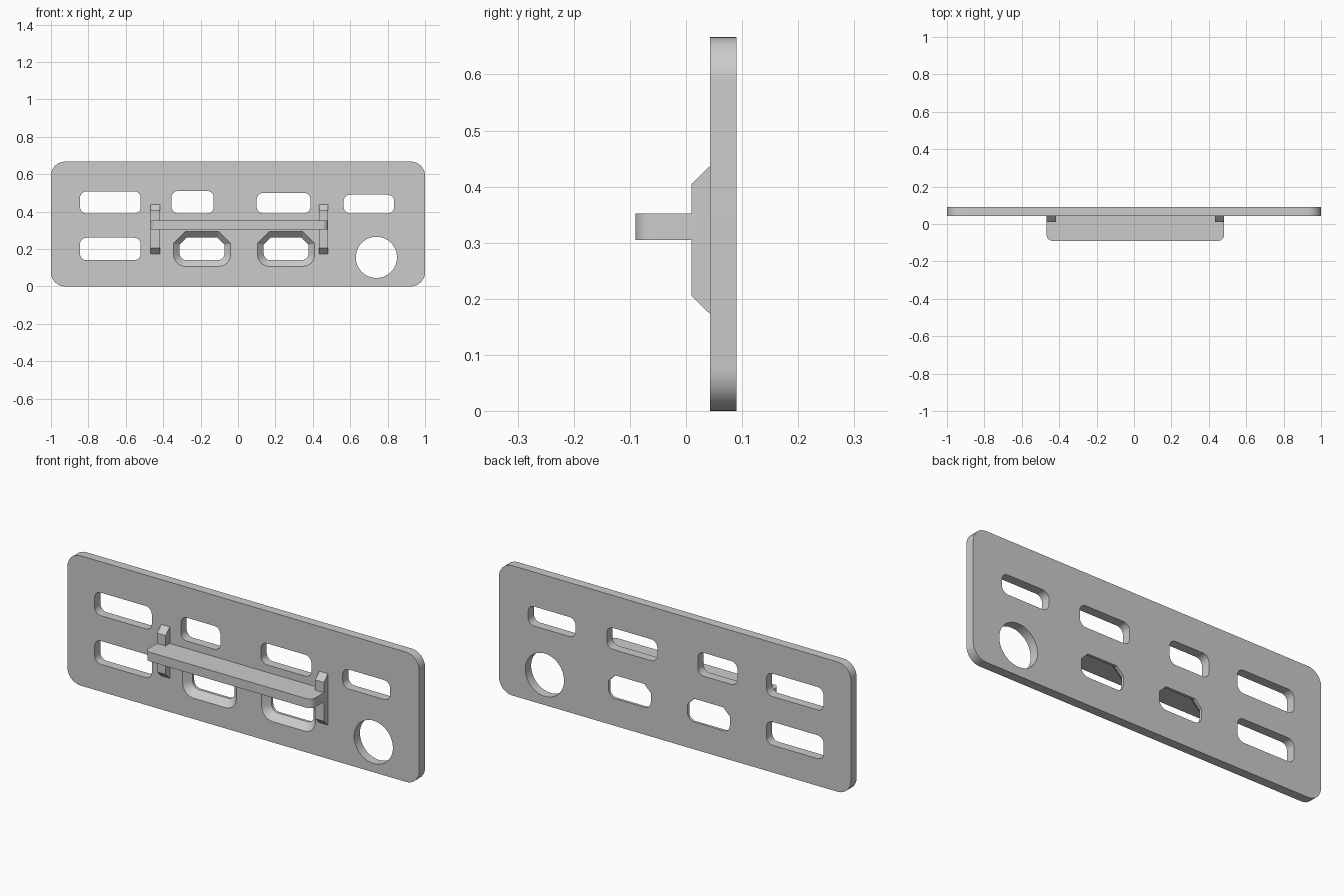
import bpy, bmesh
from math import sin, cos, pi, radians

cube = bpy.data.objects.get("Cube")
if cube:
    bpy.data.objects.remove(cube)

grey = bpy.data.materials.new("plain grey")
grey.use_nodes = True
tone = (0.6, 0.6, 0.6, 1)
grey.diffuse_color = tone
grey.node_tree.nodes["Principled BSDF"].inputs["Base Color"].default_value = tone

FRONT, BACK = 0.043, 0.09


def rounded(u0, u1, v0, v1, radii, steps=8):
    """Rounded rectangle; radii run top right, top left, bottom left, bottom right."""
    points = []
    corners = ((u1, v1, -1, -1), (u0, v1, 1, -1), (u0, v0, 1, 1), (u1, v0, -1, 1))
    for i, ((u, v, su, sv), r) in enumerate(zip(corners, radii)):
        if r == 0:
            points.append((u, v))
            continue
        for k in range(steps + 1):
            a = (i + k / steps) * pi / 2
            points.append((u + su * r + r * cos(a), v + sv * r + r * sin(a)))
    return points


def loft(name, rings):
    """Closed solid through rings of equal length."""
    bm = bmesh.new()
    loops = [[bm.verts.new(p) for p in ring] for ring in rings]
    n = len(loops[0])
    for a, b in zip(loops, loops[1:]):
        for i in range(n):
            j = (i + 1) % n
            bm.faces.new((a[i], a[j], b[j], b[i]))
    bm.faces.new(loops[0])
    bm.faces.new(loops[-1])
    bmesh.ops.recalc_face_normals(bm, faces=bm.faces)
    mesh = bpy.data.meshes.new(name)
    bm.to_mesh(mesh)
    bm.free()
    mesh.materials.append(grey)
    obj = bpy.data.objects.new(name, mesh)
    bpy.context.collection.objects.link(obj)
    return obj


def along_y(outline, y):
    return [(x, y, z) for x, z in outline]


def smooth(obj):
    bpy.ops.object.select_all(action="DESELECT")
    obj.select_set(True)
    bpy.context.view_layer.objects.active = obj
    bpy.ops.object.shade_smooth_by_angle(angle=radians(30))


# Back plate
outline = rounded(-1, 1, 0, 0.667, [0.075] * 4)
plate = loft("back_plate", [along_y(outline, FRONT), along_y(outline, BACK)])

# Straight slots
cutters = []
for x0, x1, z0, z1 in ((-0.845, -0.52, 0.39, 0.508), (-0.355, -0.13, 0.39, 0.51),
                       (0.10, 0.387, 0.39, 0.50), (0.565, 0.835, 0.39, 0.49),
                       (-0.845, -0.52, 0.14, 0.26)):
    slot = rounded(x0, x1, z0, z1, [0.035] * 4)
    cutters.append(loft("slot_cutter", [along_y(slot, 0), along_y(slot, 0.2)]))

# Round hole
ring = [(0.74 + 0.11 * cos(a * pi / 32), 0.155 + 0.11 * sin(a * pi / 32)) for a in range(64)]
cutters.append(loft("round_cutter", [along_y(ring, 0), along_y(ring, 0.2)]))


# Slots with a flared front edge, cut corners above and round corners below
def flared(x0, x1, z0, z1, r):
    points = rounded(x0, x1, z0, z1, (r, r, r, r))
    return [points[0], points[8], points[9], points[17]] + points[18:]


for x0, x1 in ((-0.312, -0.072), (0.137, 0.377)):
    def flare(grow):
        return flared(x0 - grow, x1 + grow, 0.14 - grow, 0.26 + grow, 0.037 + grow * 0.8)
    cutters.append(loft("flared_cutter", [
        along_y(flare(0.033), 0), along_y(flare(0.033), FRONT),
        along_y(flare(0), FRONT + 0.033), along_y(flare(0), 0.2)]))

for cutter in cutters:
    cutter.hide_render = True
    mod = plate.modifiers.new("opening", "BOOLEAN")
    mod.operation = "DIFFERENCE"
    mod.solver = "EXACT"
    mod.object = cutter
bpy.context.view_layer.update()
cut = bpy.data.meshes.new_from_object(
    plate.evaluated_get(bpy.context.evaluated_depsgraph_get()))
plate.modifiers.clear()
plate.data = cut
for cutter in cutters:
    bpy.data.objects.remove(cutter)
smooth(plate)

# Shelf with rounded front corners
board = rounded(-0.467, 0.481, -0.09, FRONT, (0, 0, 0.03, 0.03))
shelf = loft("shelf", [[(x, y, z) for x, y in board] for z in (0.305, 0.352)])
smooth(shelf)

# Upright brackets with sloped ends
profile = ((FRONT, 0.173), (0.01, 0.205), (0.01, 0.405), (FRONT, 0.437))
for name, x0, x1 in (("right_bracket", -0.467, -0.418), ("left_bracket", 0.432, 0.481)):
    loft(name, [[(x, y, z) for y, z in profile] for x in (x0, x1)])
